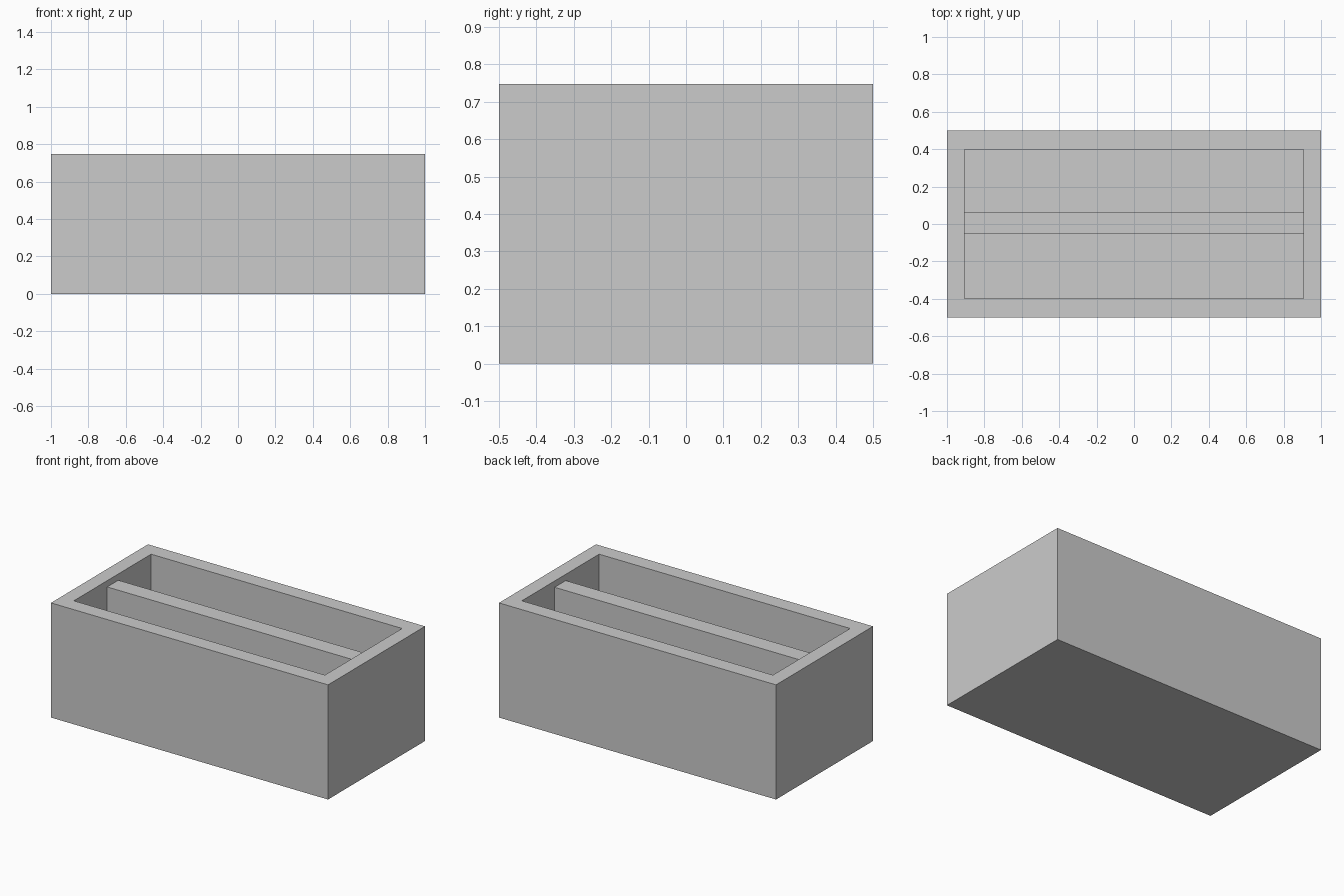
import bpy, bmesh

if "Cube" in bpy.data.objects:
    bpy.data.objects.remove(bpy.data.objects["Cube"])

L, W, H = 2.0, 1.0, 0.748      # outer size
IL, IW = 1.812, 0.796          # cavity size
FLOOR = 0.1                    # floor thickness


def finish(bm, name):
    mesh = bpy.data.meshes.new(name)
    bm.to_mesh(mesh)
    bm.free()
    obj = bpy.data.objects.new(name, mesh)
    bpy.context.collection.objects.link(obj)
    return obj


def block(bm, size, z0):
    verts = bmesh.ops.create_cube(bm, size=1)["verts"]
    bmesh.ops.scale(bm, vec=size, verts=verts)
    bmesh.ops.translate(bm, vec=(0, 0, z0 + size[2] / 2), verts=verts)
    return verts


# Open trough: inset the top face of a block, then push it down to the floor
bm = bmesh.new()
block(bm, (L, W, H), 0)
bm.normal_update()
top = next(f for f in bm.faces if f.normal.z > 0.9)
bmesh.ops.inset_individual(bm, faces=[top], thickness=0.1)
for v in top.verts:
    v.co.x = IL / 2 if v.co.x > 0 else -IL / 2
    v.co.y = IW / 2 if v.co.y > 0 else -IW / 2
well = bmesh.ops.extrude_discrete_faces(bm, faces=[top])["faces"][0]
for v in well.verts:
    v.co.z = FLOOR
bmesh.ops.recalc_face_normals(bm, faces=bm.faces)
finish(bm, "trough")

# Lengthwise divider, slightly lower than the rim
bm = bmesh.new()
block(bm, (IL, 0.115, 0.707 - FLOOR), FLOOR)
divider = finish(bm, "divider")
divider.location.y = 0.003
